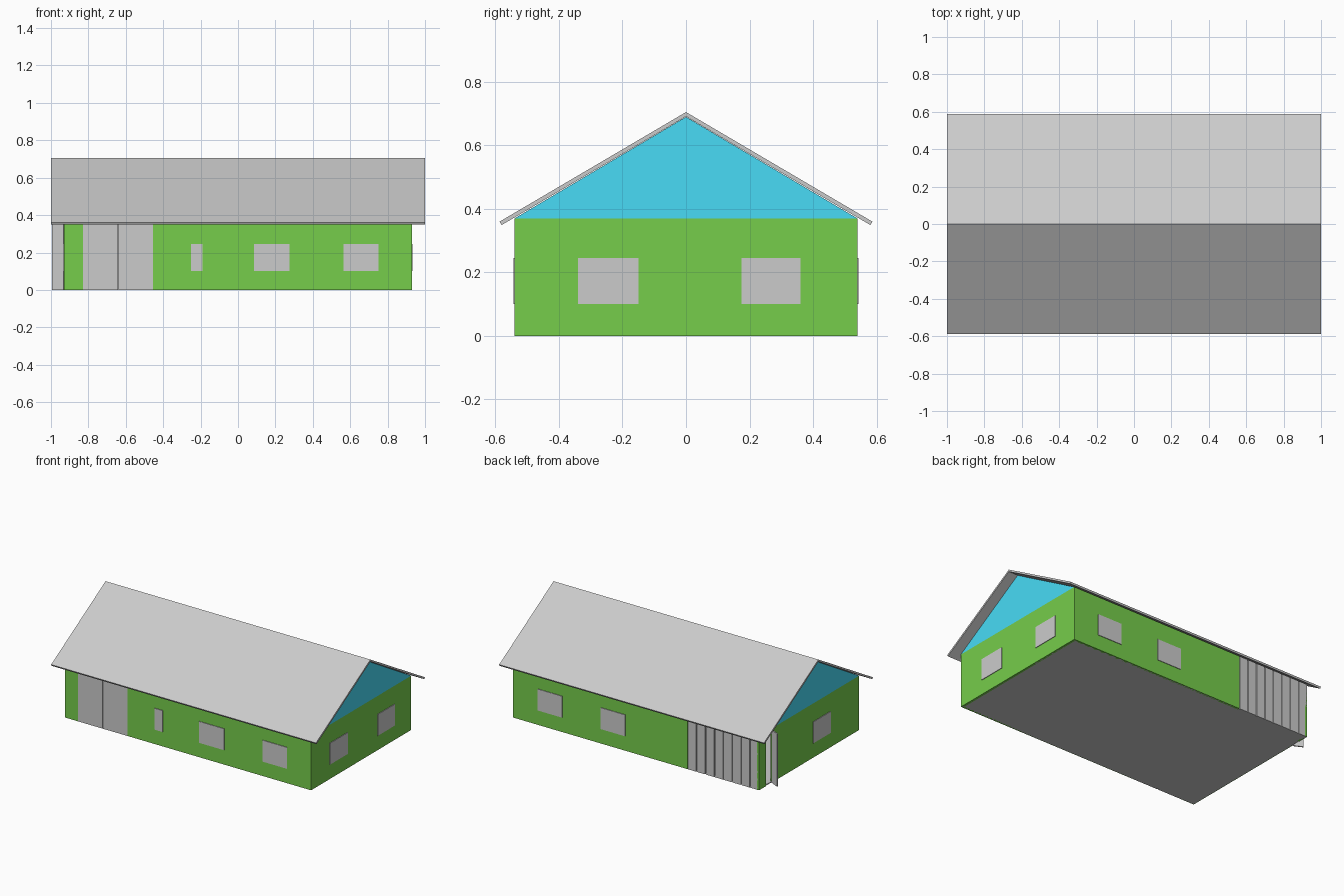
import bpy, bmesh
from math import atan2, hypot
from mathutils import Matrix

if "Cube" in bpy.data.objects:
    bpy.data.objects.remove(bpy.data.objects["Cube"])


def material(name, rgb):
    m = bpy.data.materials.new(name)
    m.diffuse_color = (*rgb, 1)
    m.use_nodes = True
    m.node_tree.nodes["Principled BSDF"].inputs["Base Color"].default_value = m.diffuse_color
    return m


GREEN = material("green_paint", (0.18, 0.61, 0.07))
BLUE = material("blue_paint", (0.065, 0.71, 0.92))
X, Y, H, T = 0.93, 0.54, 0.37, 0.016   # wall half-extents, height, thickness


def finish(name, bm, mat=None):
    bmesh.ops.recalc_face_normals(bm, faces=bm.faces)
    me = bpy.data.meshes.new(name)
    bm.to_mesh(me)
    bm.free()
    ob = bpy.data.objects.new(name, me)
    bpy.context.collection.objects.link(ob)
    if mat:
        me.materials.append(mat)
    return ob


def box(name, x, y, z, mat=None):
    bm = bmesh.new()
    size = Matrix.Diagonal((x[1] - x[0], y[1] - y[0], z[1] - z[0], 1))
    centre = Matrix.Translation((sum(x) / 2, sum(y) / 2, sum(z) / 2))
    bmesh.ops.create_cube(bm, size=1, matrix=centre @ size)
    return finish(name, bm, mat)


def extrude_x(name, profile, x0, x1, mat=None):
    """Extrude a (y, z) profile along x."""
    bm = bmesh.new()
    face = bm.faces.new([bm.verts.new((x0, y, z)) for y, z in profile])
    new = bmesh.ops.extrude_face_region(bm, geom=[face])["geom"]
    verts = [g for g in new if isinstance(g, bmesh.types.BMVert)]
    bmesh.ops.translate(bm, verts=verts, vec=(x1 - x0, 0, 0))
    return finish(name, bm, mat)


def side_box(name, side, a, b, z, mat=None, proud=0.0):
    """Box in the plane of one wall, running from a to b along it."""
    lo, hi = (Y if side in ("front", "back") else X) - T, (Y if side in ("front", "back") else X) + proud
    depth = (lo - proud, hi) if side in ("back", "right") else (-hi, -lo + proud)
    if side in ("front", "back"):
        return box(name, (a, b), depth, z, mat)
    return box(name, depth, (a, b), z, mat)


# Floor and walls, leaving door openings
box("floor", (-X + 0.004, X - 0.004), (-Y + 0.004, Y - 0.004), (0, 0.006))
wall_runs = {
    "front": [(-X, -0.83), (-0.455, X)],
    "back": [(-0.39, X)],
    "right": [(-Y + T, Y - T)],
    "left": [(-Y + T, 0.395), (0.465, Y)],
}
for side, runs in wall_runs.items():
    for i, (a, b) in enumerate(runs):
        side_box(f"{side}_wall_{i + 1}", side, a, b, (0, H), GREEN)

# Window panes, slightly proud of the walls
windows = {
    "front": [(-0.25, -0.19), (0.085, 0.275), (0.565, 0.75)],
    "back": [(0.08, 0.265), (0.555, 0.74)],
    "right": [(-0.34, -0.15), (0.175, 0.36)],
    "left": [(-0.23, -0.04)],
}
for side, spans in windows.items():
    for i, (a, b) in enumerate(spans):
        side_box(f"{side}_window_{i + 1}", side, a, b, (0.10, 0.246), proud=0.004)

# Double front door
for i, (a, b) in enumerate([(-0.83, -0.644), (-0.641, -0.455)]):
    side_box(f"front_door_{i + 1}", "front", a, b, (0, H))

# Folding back door made of eight narrow leaves
step = (X - 0.39) / 8
for i in range(8):
    a = -X + i * step
    side_box(f"folding_leaf_{i + 1}", "back", a + 0.003, a + step - 0.003, (0, H))

# Left door leaf, swung open
hinge, tip = (-0.93, 0.40), (-0.993, 0.43)
dx, dy = tip[0] - hinge[0], tip[1] - hinge[1]
leaf = box("open_side_door", (0, hypot(dx, dy)), (-0.004, 0.004), (0, 0.36))
leaf.location = (*hinge, 0)
leaf.rotation_euler.z = atan2(dy, dx)

# Gable ends
gable = [(-Y, H), (Y, H), (0, 0.69)]
extrude_x("right_gable", gable, X - T, X, BLUE)
extrude_x("left_gable", gable, -X, -X + T, BLUE)

# Pitched roof
outer = [(-0.587, 0.36), (0, 0.705), (0.587, 0.36)]
inner = [(0.581, 0.349), (0, 0.691), (-0.581, 0.349)]
extrude_x("roof", outer + inner, -1, 1)
